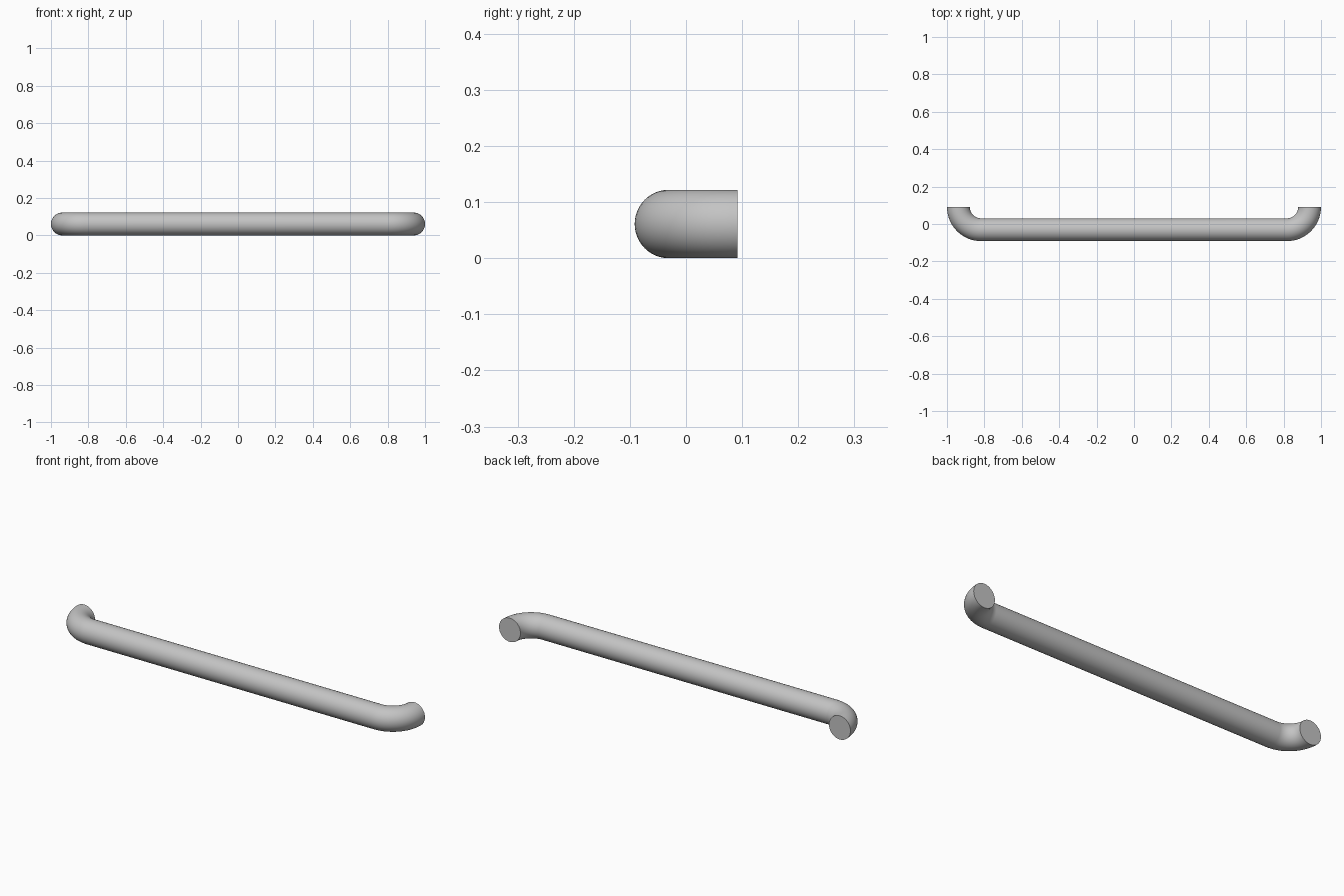
import bpy
import bmesh
from math import sin, cos, pi, radians
from mathutils import Vector

RADIUS = 0.061      # tube radius
BEND = 0.122        # centre line radius of each bend
BACK = 0.0915       # y of the mounting ends
SIDES = 48
STEPS = 20

cube = bpy.data.objects.get("Cube")
if cube:
    bpy.data.objects.remove(cube, do_unlink=True)

# Brushed grey metal
metal = bpy.data.materials.new("grey_metal")
metal.use_nodes = True
grey = (0.55, 0.55, 0.55, 1)
metal.diffuse_color = grey
metal.node_tree.nodes["Principled BSDF"].inputs["Base Color"].default_value = grey

# Centre line: quarter bend at one end, mirrored for the other
bend_x = 1 - RADIUS - BEND
right_path = []
for i in range(STEPS + 1):
    a = pi / 2 * i / STEPS
    point = Vector((-bend_x - BEND * cos(a), BACK - BEND * sin(a), RADIUS))
    normal = Vector((-cos(a), -sin(a), 0))
    right_path.append((point, normal))
left_path = [(Vector((-p.x, p.y, p.z)), Vector((-n.x, n.y, 0)))
             for p, n in reversed(right_path)]

# Sweep a round section along the centre line
bm = bmesh.new()
up = Vector((0, 0, 1))
rings = []
for point, normal in right_path + left_path:
    angles = [2 * pi * k / SIDES for k in range(SIDES)]
    rings.append([bm.verts.new(point + RADIUS * (normal * cos(t) + up * sin(t)))
                  for t in angles])
for a, b in zip(rings, rings[1:]):
    for k in range(SIDES):
        n = (k + 1) % SIDES
        bm.faces.new((a[k], a[n], b[n], b[k]))

# Flat mounting ends
bm.faces.new(rings[0])
bm.faces.new(rings[-1])
bmesh.ops.recalc_face_normals(bm, faces=bm.faces)

mesh = bpy.data.meshes.new("bar_handle")
bm.to_mesh(mesh)
bm.free()
mesh.materials.append(metal)
handle = bpy.data.objects.new("bar_handle", mesh)
bpy.context.collection.objects.link(handle)

# Smooth tube with crisp end edges
bpy.ops.object.select_all(action='DESELECT')
handle.select_set(True)
bpy.context.view_layer.objects.active = handle
bpy.ops.object.shade_smooth_by_angle(angle=radians(40))
